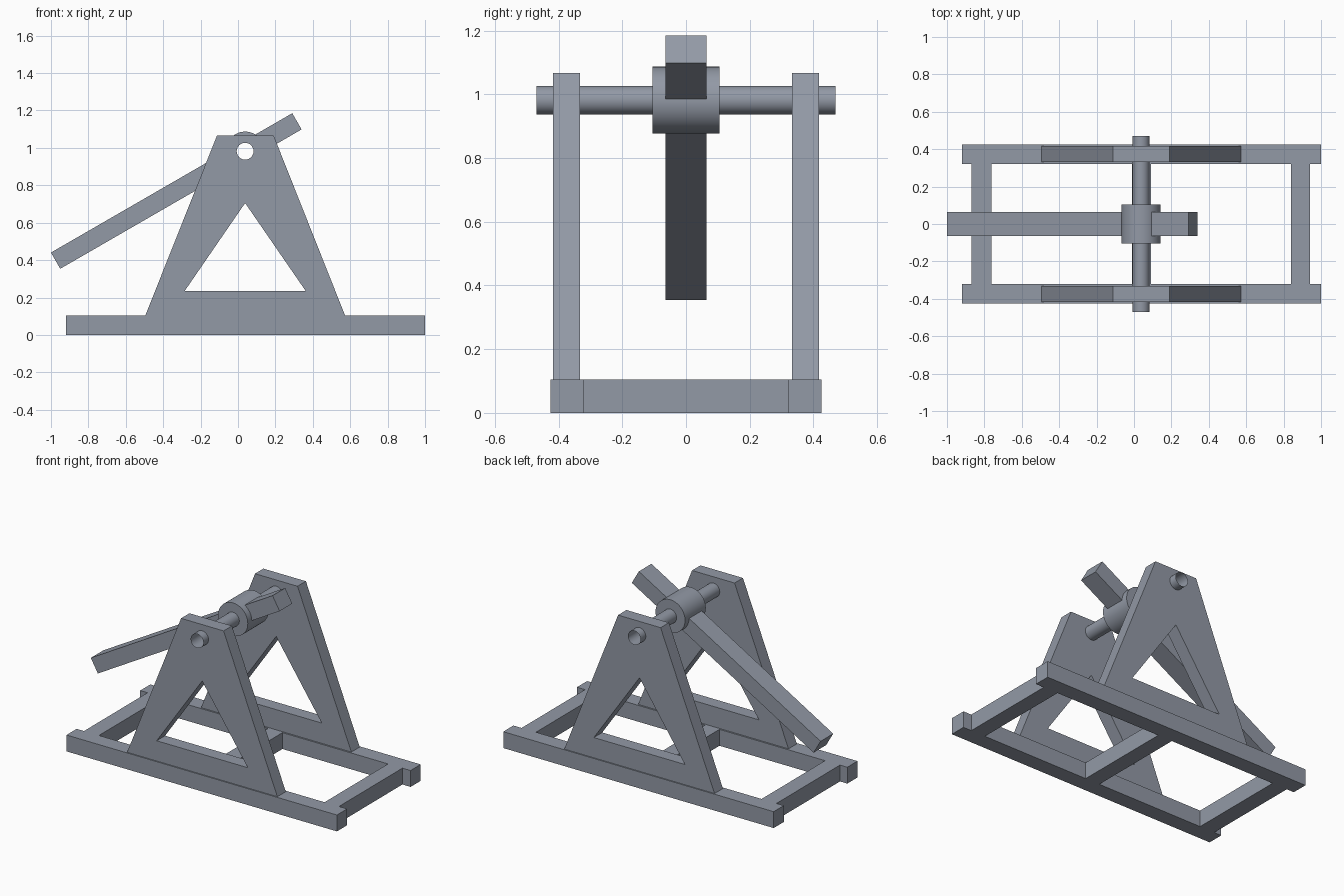
import bpy
import bmesh
from math import cos, sin, pi, radians
from mathutils import Matrix, Vector

if "Cube" in bpy.data.objects:
    bpy.data.objects.remove(bpy.data.objects["Cube"])

grey = bpy.data.materials.new("slate grey")
grey.use_nodes = True
colour = (0.29, 0.32, 0.38, 1)
grey.diffuse_color = colour
grey.node_tree.nodes["Principled BSDF"].inputs["Base Color"].default_value = colour

PIVOT = Vector((0.038, 0, 0.982))
AXLE_R = 0.045
HUB_R = 0.105
BASE_TOP = 0.105


def link(name, data):
    obj = bpy.data.objects.new(name, data)
    bpy.context.collection.objects.link(obj)
    data.materials.append(grey)
    return obj


def smooth(obj):
    bpy.ops.object.select_all(action='DESELECT')
    obj.select_set(True)
    bpy.context.view_layer.objects.active = obj
    bpy.ops.object.shade_smooth_by_angle(angle=radians(30))


def box(name, low, high, matrix=Matrix()):
    low, high = Vector(low), Vector(high)
    bm = bmesh.new()
    bmesh.ops.create_cube(bm, size=1, matrix=matrix
                          @ Matrix.Translation((low + high) / 2)
                          @ Matrix.Diagonal((*(high - low), 1)))
    mesh = bpy.data.meshes.new(name)
    bm.to_mesh(mesh)
    bm.free()
    return link(name, mesh)


def circle(radius, count=48):
    return [(PIVOT.x + radius * cos(2 * pi * i / count),
             PIVOT.z + radius * sin(2 * pi * i / count)) for i in range(count)]


def plate(name, loops, y, depth):
    """Extrude an x-z outline (first loop) with holes (other loops) along y."""
    curve = bpy.data.curves.new(name, 'CURVE')
    curve.dimensions = '2D'
    curve.fill_mode = 'BOTH'
    curve.extrude = depth / 2
    for loop in loops:
        spline = curve.splines.new('POLY')
        spline.points.add(len(loop) - 1)
        for point, (x, z) in zip(spline.points, loop):
            point.co = (x, z, 0, 1)
        spline.use_cyclic_u = True
    obj = link(name, curve)
    obj.location.y = y
    obj.rotation_euler.x = pi / 2
    bpy.ops.object.select_all(action='DESELECT')
    obj.select_set(True)
    bpy.context.view_layer.objects.active = obj
    bpy.ops.object.convert(target='MESH')
    smooth(obj)
    return obj


# Base rails and upright A-shaped side panels
outline = [(-0.495, BASE_TOP), (0.572, BASE_TOP), (0.19, 1.067), (-0.112, 1.067)]
window = [(-0.285, 0.235), (0.362, 0.235), (0.038, 0.705)]
for side, s in (("right", -1), ("left", 1)):
    y0, y1 = sorted((s * 0.322, s * 0.425))
    box(side + "_base_rail", (-0.92, y0, 0), (1, y1, BASE_TOP))
    plate(side + "_side_panel", [outline, window, circle(AXLE_R)], s * 0.375, 0.085)

# Cross beams of the base
for name, x0, x1 in (("rear", -0.868, -0.762), ("middle", -0.012, 0.09),
                     ("front", 0.84, 0.942)):
    box(name + "_cross_beam", (x0, -0.322, 0), (x1, 0.322, BASE_TOP))

# Hollow axle with open ends
bm = bmesh.new()
bmesh.ops.create_cone(bm, cap_ends=False, segments=48, radius1=AXLE_R,
                      radius2=AXLE_R, depth=0.94,
                      matrix=Matrix.Translation(PIVOT) @ Matrix.Rotation(pi / 2, 4, 'X'))
mesh = bpy.data.meshes.new("axle")
bm.to_mesh(mesh)
bm.free()
smooth(link("axle", mesh))

# Hub around the axle
plate("hub", [circle(HUB_R), circle(AXLE_R)], 0, 0.21)

# Tilted throwing arm, in two lengths either side of the axle
tilt = Matrix.Translation(PIVOT) @ Matrix.Rotation(radians(-30), 4, 'Y')
for name, x0, x1 in (("long_arm", -1.17, -0.08), ("short_arm", 0.08, 0.32)):
    box(name, (x0, -0.064, -0.05), (x1, 0.064, 0.05), tilt)
